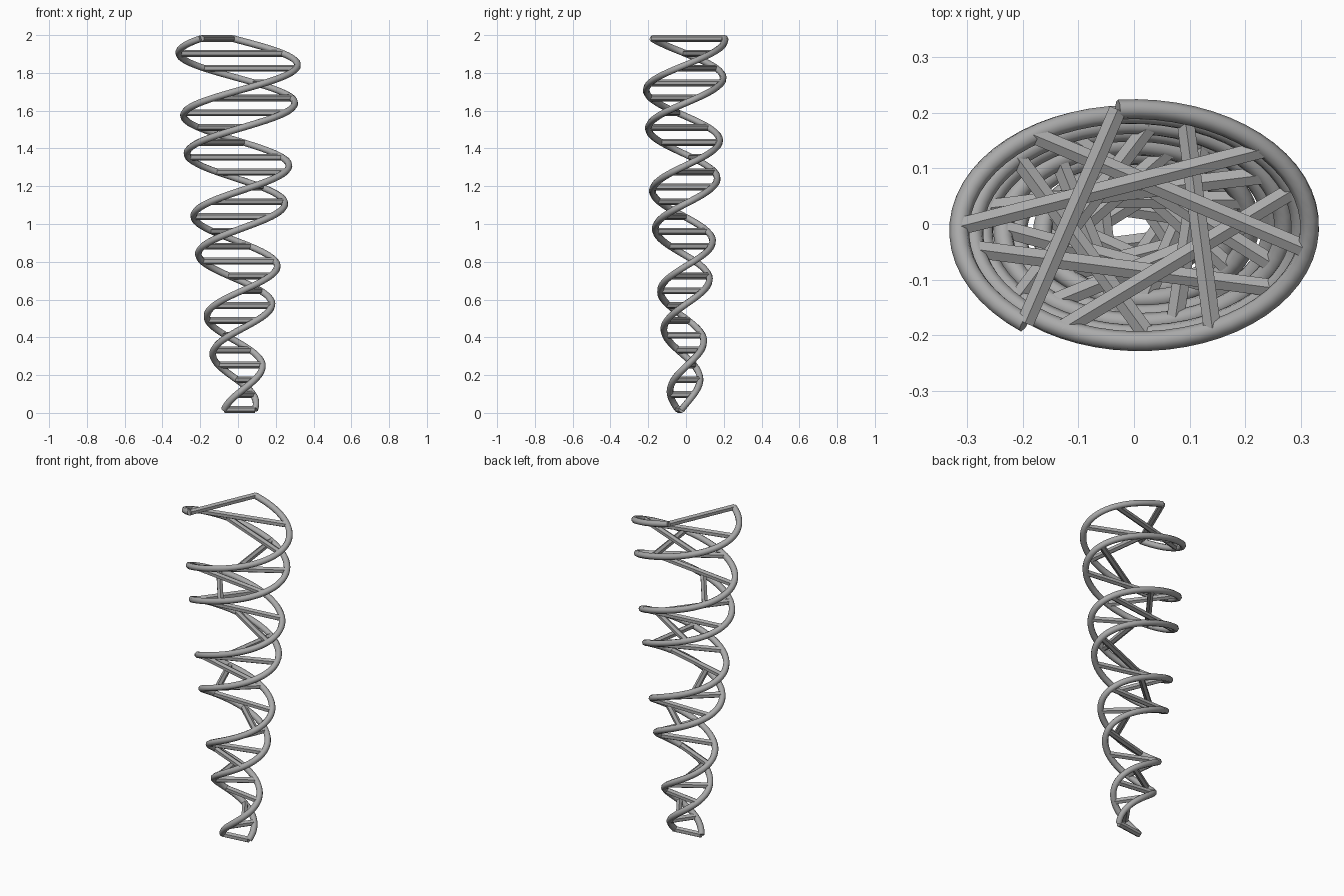
import bpy
from math import cos, sin, radians, tau
from mathutils import Vector

if "Cube" in bpy.data.objects:
    bpy.data.objects.remove(bpy.data.objects["Cube"], do_unlink=True)

TUBE = 0.018           # tube radius of strands and rungs
BOTTOM, TOP = TUBE, 2 - TUBE
PITCH = 0.534          # height of one full turn
RUNGS = 26
STEPS = 220

grey = bpy.data.materials.new("grey")
grey.use_nodes = True
grey.diffuse_color = (0.4, 0.4, 0.4, 1)
grey.node_tree.nodes["Principled BSDF"].inputs["Base Color"].default_value = grey.diffuse_color


def strand_point(z, start):
    """Point at height z on a widening oval helix that crosses +x at height start."""
    angle = tau * (z - start) / PITCH
    rx = 0.085 + 0.177 * z - 0.029 * z * z
    ry = 0.064 + 0.109 * z - 0.0165 * z * z
    return Vector((0.003 + rx * cos(angle), -0.0085 + ry * sin(angle), z))


def heights(count):
    return [BOTTOM + (TOP - BOTTOM) * i / (count - 1) for i in range(count)]


def make_strand(name, start):
    curve = bpy.data.curves.new(name, "CURVE")
    curve.dimensions = "3D"
    curve.bevel_depth = TUBE
    curve.bevel_resolution = 2
    curve.use_fill_caps = True
    spline = curve.splines.new("POLY")
    spline.points.add(STEPS - 1)
    for point, z in zip(spline.points, heights(STEPS)):
        point.co = (*strand_point(z, start), 1)
    obj = bpy.data.objects.new(name, curve)
    bpy.context.collection.objects.link(obj)
    obj.data.materials.append(grey)
    # Turn the tube into a smooth mesh with crisp end caps
    bpy.ops.object.select_all(action="DESELECT")
    obj.select_set(True)
    bpy.context.view_layer.objects.active = obj
    bpy.ops.object.convert(target="MESH")
    bpy.ops.object.shade_smooth_by_angle(angle=radians(50))


def make_rung(name, a, b):
    # Six-sided bar with one ridge facing straight up
    bpy.ops.mesh.primitive_cylinder_add(vertices=6, radius=TUBE, depth=(b - a).length,
                                        location=(a + b) / 2)
    rung = bpy.context.object
    rung.name = name
    rung.rotation_euler = (b - a).to_track_quat("Z", "Y").to_euler()
    rung.data.materials.append(grey)


# Two strands, offset by less than half a turn
START_A, START_B = 1.638, 1.84
make_strand("strand_a", START_A)
make_strand("strand_b", START_B)

# Level rungs joining the strands
for i, z in enumerate(heights(RUNGS)):
    make_rung(f"rung_{i + 1}", strand_point(z, START_A), strand_point(z, START_B))
